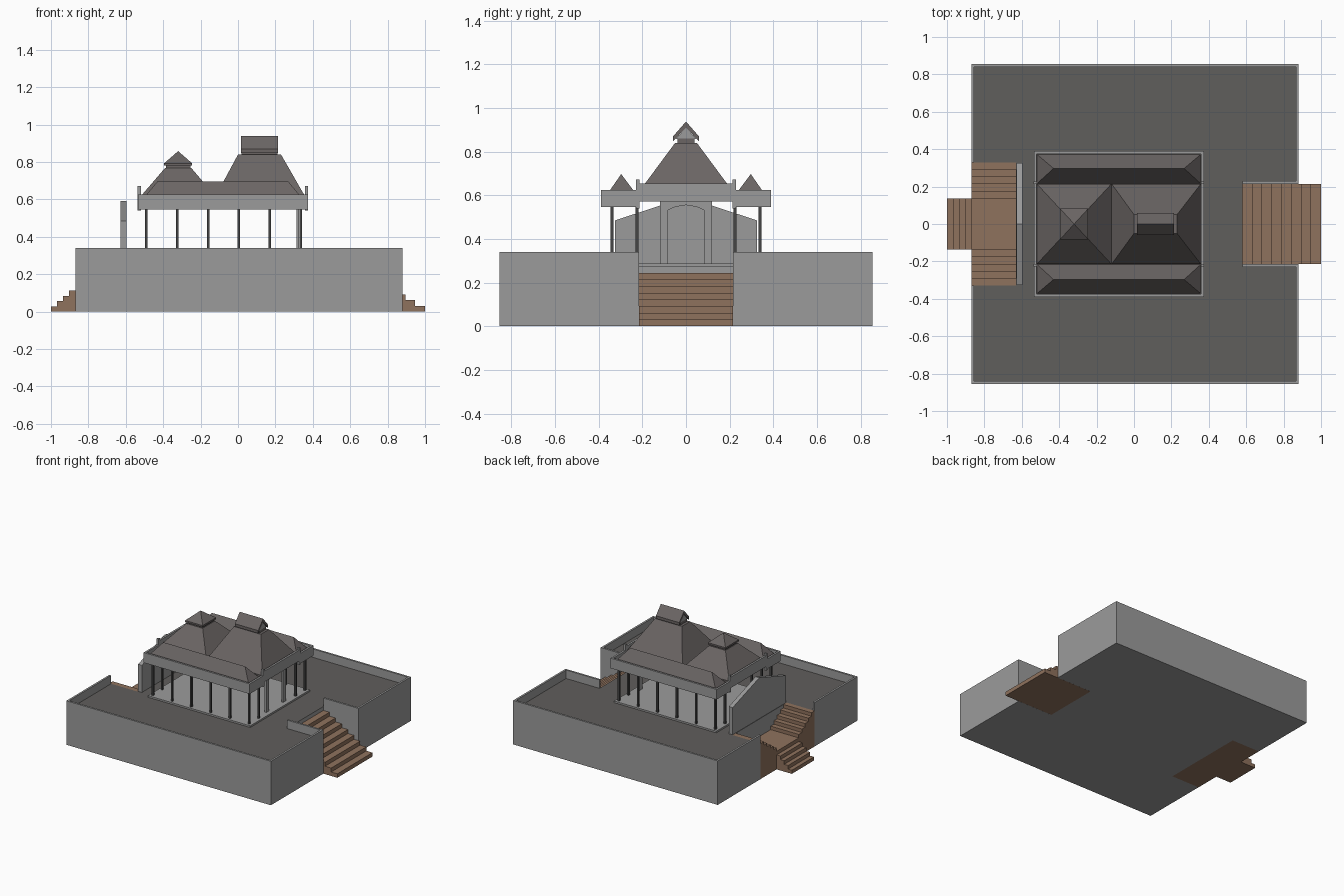
import bpy, bmesh
from mathutils import Vector

if "Cube" in bpy.data.objects:
    bpy.data.objects.remove(bpy.data.objects["Cube"])


def mat(name, r, g, b):
    m = bpy.data.materials.new(name)
    m.diffuse_color = (r, g, b, 1)
    m.use_nodes = True
    m.node_tree.nodes["Principled BSDF"].inputs["Base Color"].default_value = m.diffuse_color
    return m


WALL = mat("grey_stone", 0.33, 0.33, 0.33)
FLOOR = mat("dark_paving", 0.118, 0.112, 0.107)
ROOF = mat("roof_slate", 0.145, 0.130, 0.127)
WOOD = mat("brown_steps", 0.275, 0.168, 0.110)
POST = mat("dark_posts", 0.06, 0.06, 0.06)


def finish(name, bm, *mats):
    bmesh.ops.recalc_face_normals(bm, faces=bm.faces)
    me = bpy.data.meshes.new(name)
    bm.to_mesh(me)
    bm.free()
    for m in mats:
        me.materials.append(m)
    ob = bpy.data.objects.new(name, me)
    bpy.context.collection.objects.link(ob)
    return ob


def frustum(name, m, base, z0, top, z1):
    """Solid between two rectangles (x0, x1, y0, y1); a top may shrink to a ridge or point."""
    bm = bmesh.new()
    ring = []
    for (x0, x1, y0, y1), z in ((base, z0), (top, z1)):
        ring.append([bm.verts.new(p) for p in
                     ((x0, y0, z), (x1, y0, z), (x1, y1, z), (x0, y1, z))])
    a, b = ring
    bm.faces.new(a[::-1])
    bm.faces.new(b)
    for i in range(4):
        j = (i + 1) % 4
        bm.faces.new((a[i], a[j], b[j], b[i]))
    bmesh.ops.remove_doubles(bm, verts=bm.verts, dist=1e-5)
    return finish(name, bm, m)


def box(name, m, x0, x1, y0, y1, z0, z1):
    r = (min(x0, x1), max(x0, x1), min(y0, y1), max(y0, y1))
    return frustum(name, m, r, z0, r, z1)


def prism(name, pts, axis, lo, hi, *mats):
    """Extrude a 2D outline along an axis."""
    place = {"x": lambda u, v: (lo, u, v), "y": lambda u, v: (u, lo, v),
             "z": lambda u, v: (u, v, lo)}[axis]
    bm = bmesh.new()
    f = bm.faces.new([bm.verts.new(place(u, v)) for u, v in pts])
    d = Vector([(hi - lo) * (c == axis) for c in "xyz"])
    ext = bmesh.ops.extrude_face_region(bm, geom=[f])["geom"]
    bmesh.ops.translate(bm, vec=d, verts=[g for g in ext if isinstance(g, bmesh.types.BMVert)])
    return finish(name, bm, *mats)


def steps(start, run, z0, rise, n, base):
    """Stepped outline climbing from start along run."""
    pts = [(start, base)]
    for i in range(n):
        pts += [(start + i * run, z0 + (i + 1) * rise),
                (start + (i + 1) * run, z0 + (i + 1) * rise)]
    pts = pts[:1] + pts[1:] + [(start + n * run, base)]
    return pts


X0, X1, Y, F, P, T = -0.87, 0.88, 0.855, 0.275, 0.34, 0.015

# Podium with stair recesses; its upper face is paved
pod = prism("podium", [(X0, -Y), (X1, -Y), (X1, -.215), (.58, -.215), (.58, .215), (X1, .215),
                       (X1, Y), (X0, Y), (X0, .33), (-.63, .33), (-.63, -.33), (X0, -.33)],
            "z", 0, F, WALL, FLOOR)
for p in pod.data.polygons:
    if p.normal.z > 0.5:
        p.material_index = 1

# Parapet walls
for s, side in ((-1, "front"), (1, "back")):
    box(side + "_parapet", WALL, X0, X1, s * (Y - T), s * Y, F, P)
    box(side + "_left_parapet", WALL, X0, X0 + T, s * .33, s * (Y - T), F, P)
    box(side + "_right_parapet", WALL, X1 - T, X1, s * .23, s * (Y - T), F, P)
    box(side + "_stair_parapet", WALL, .58, X1, s * .215, s * .23, F, P)

# Right-hand stairs
prism("right_stairs", steps(1.0, -.0525, 0, .0306, 8, 0), "y", -.2145, .2145, WOOD)

# Left-hand stairs: entry flight, landing and two side flights
prism("entry_stairs", steps(-1.0, .0325, 0, .028, 4, 0), "y", -.135, .135, WOOD)
box("stair_landing", WOOD, X0, -.63, -.135, .135, 0, .14)
for s, side in ((-1, "front"), (1, "back")):
    prism(side + "_side_stairs", steps(s * .135, s * .039, .14, .027, 5, 0),
          "x", X0, -.63, WOOD)

# Gabled screen wall behind the landing
prism("screen_wall", [(-.325, F), (.325, F), (.325, .485), (0, .592), (-.325, .485)],
      "x", -.627, -.595, WALL)

# Pavilion floor and columns
box("pavilion_floor", WALL, -.515, .36, -.365, .365, F, .288)
c = .007
cols = [(-.49 + .165 * i, .34) for i in range(6)] + [(-.49, .225), (.335, .225)]
for i, (x, y) in enumerate(cols):
    for s in (-1, 1):
        box(f"column_{i}", POST, x - c, x + c, s * y - c, s * y + c, .288, .575)

# Arched entrance portal
arch = [(.085, .288), (.085, .53), (.05, .547), (0, .555), (-.05, .547), (-.085, .53), (-.085, .288)]
prism("entrance_portal", [(-.12, .288), (-.12, .571), (.12, .571), (.12, .288)] + arch,
      "x", .312, .326, WALL)

# Ceilings and eaves fascias
L, R, E = -.535, .373, .39
box("centre_ceiling", ROOF, L + T, R - T, -.215, .215, .571, .618)
for s, side in ((-1, "front"), (1, "back")):
    box(side + "_ceiling", ROOF, L + T, R - T, s * .215, s * (E - T), .555, .59)
    box(side + "_fascia", WALL, L, R, s * (E - T), s * E, .547, .625)
    for x, end in ((L, "left"), (R - T, "right")):
        box(f"{side}_{end}_fascia", WALL, x, x + T, s * .215, s * (E - T), .547, .625)
        box(f"{side}_{end}_eaves_post", WALL, x - .001, x + T + .001,
            s * .213, s * .228, .54, .672)
    # Narrow hipped side roof
    y0, y1 = sorted((s * .215, s * (E - T - .002)))
    frustum(side + "_hip_roof", ROOF, (-.52, .358, y0, y1), .588,
            (-.43, .268, s * .297, s * .297), .697)
for x, end in ((L, "left"), (R - T, "right")):
    box(end + "_centre_fascia", WALL, x, x + T, -.215, .215, .571, .655)

# Left tower roof with pyramid cap
frustum("left_main_roof", ROOF, (-.52, -.12, -.215, .215), .617, (-.39, -.25, -.075, .075), .768)
box("left_neck", ROOF, -.385, -.255, -.07, .07, .765, .782)
box("left_cap_slab", ROOF, -.395, -.245, -.082, .082, .78, .793)
frustum("left_cap", ROOF, (-.395, -.245, -.082, .082), .793, (-.32, -.32, 0, 0), .858)

# Right main roof with gabled ridge vent
frustum("right_main_roof", ROOF, (-.12, .358, -.215, .215), .617, (.0, .23, -.05, .05), .84)
box("vent_neck", ROOF, .02, .21, -.04, .04, .835, .86)
prism("vent_gable", [(-.046, .858), (.046, .858), (0, .912)], "x", .02, .21, WALL)
prism("vent_roof", [(-.06, .847), (-.06, .869), (0, .938), (.06, .869), (.06, .847), (0, .91)],
      "x", .015, .215, ROOF)
